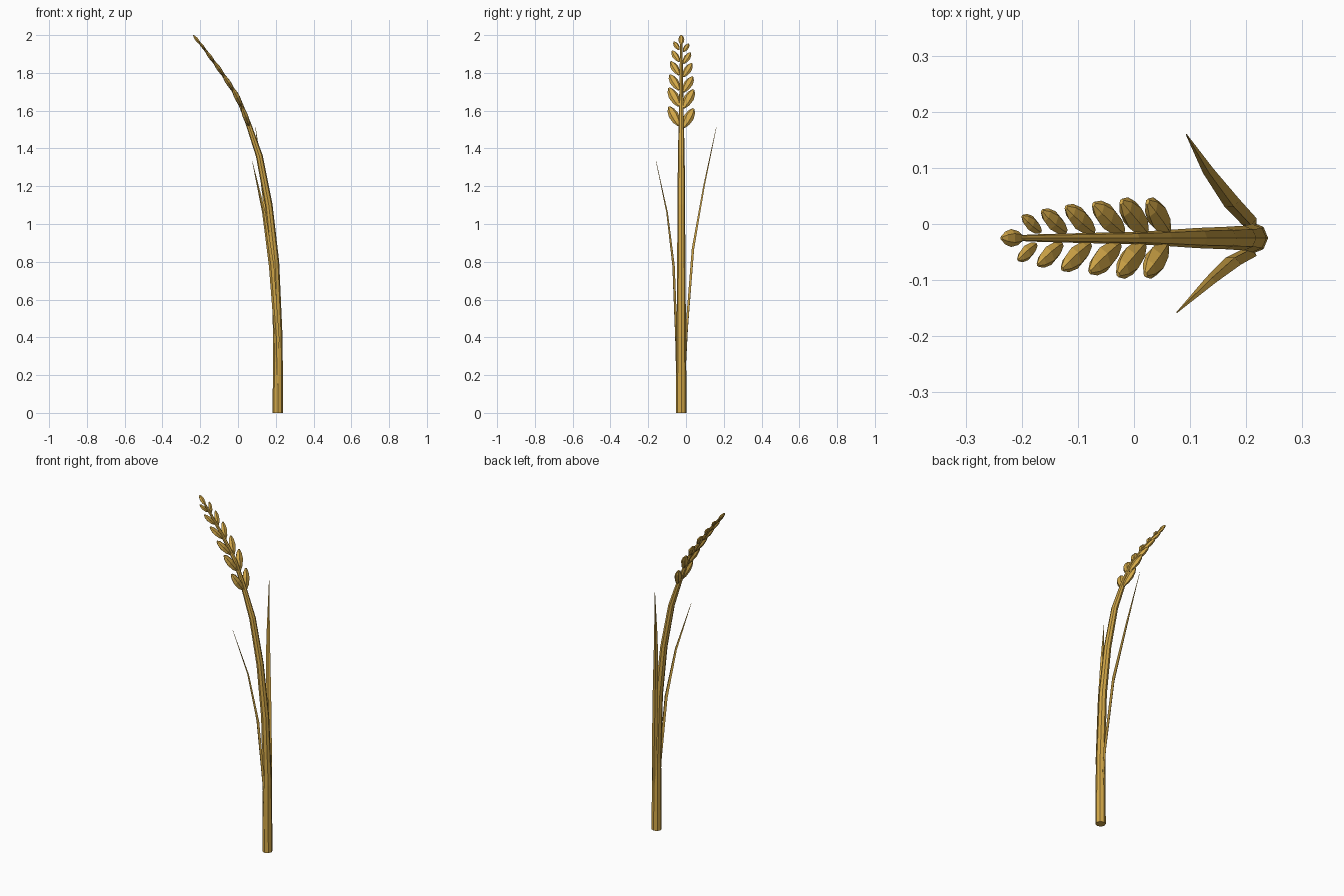
import bpy, bmesh, math
from mathutils import Vector

if "Cube" in bpy.data.objects:
    bpy.data.objects.remove(bpy.data.objects["Cube"])

gold = bpy.data.materials.new("golden straw")
gold.diffuse_color = (0.65, 0.39, 0.065, 1)
gold.use_nodes = True
gold.node_tree.nodes["Principled BSDF"].inputs["Base Color"].default_value = gold.diffuse_color


def loft(name, points, radii, hint, sides):
    """Elliptical rings (wide, thin) along a path; hint gives the wide direction."""
    pts = [Vector(p) for p in points]
    bm = bmesh.new()
    rings = []
    for i, (p, (a, b)) in enumerate(zip(pts, radii)):
        t = (pts[min(i + 1, len(pts) - 1)] - pts[max(i - 1, 0)]).normalized()
        side = Vector(hint)
        side = (side - t * side.dot(t)).normalized()
        up = t.cross(side)
        ring = []
        for k in range(sides):
            w = 2 * math.pi * k / sides
            ring.append(bm.verts.new(p + side * a * math.cos(w) + up * b * math.sin(w)))
        rings.append(ring)
    for r, s in zip(rings, rings[1:]):
        for k in range(sides):
            n = (k + 1) % sides
            bm.faces.new((r[k], r[n], s[n], s[k]))
    bm.faces.new(rings[0][::-1])
    bm.faces.new(rings[-1])
    bmesh.ops.recalc_face_normals(bm, faces=bm.faces)
    mesh = bpy.data.meshes.new(name)
    bm.to_mesh(mesh)
    bm.free()
    mesh.materials.append(gold)
    ob = bpy.data.objects.new(name, mesh)
    bpy.context.collection.objects.link(ob)
    return ob


# Bending stem: x, z, radius
YC = -0.025
stem = [(0.211, 0, 0.028), (0.211, 0.4, 0.025), (0.196, 0.8, 0.022), (0.163, 1.1, 0.020),
        (0.113, 1.36, 0.018), (0.055, 1.53, 0.014), (0.0, 1.67, 0.011),
        (-0.085, 1.8, 0.009), (-0.165, 1.91, 0.007), (-0.21, 1.968, 0.005)]
loft("stem", [(x, YC, z) for x, z, r in stem], [(r, r) for x, z, r in stem], (0, 1, 0), 8)

# Two thin blades
leaf_r = [(0.003, 0.003), (0.014, 0.007), (0.015, 0.007), (0.010, 0.004), (0.001, 0.001)]
loft("leaf_back", [(0.215, -0.008, 0.15), (0.206, 0.004, 0.45), (0.175, 0.037, 0.87),
                   (0.132, 0.095, 1.2), (0.093, 0.16, 1.51)], leaf_r, (1, 0.45, 0), 4)
loft("leaf_front", [(0.211, -0.046, 0.05), (0.206, -0.051, 0.4), (0.177, -0.066, 0.78),
                    (0.137, -0.1, 1.06), (0.076, -0.158, 1.33)], leaf_r, (1, -0.45, 0), 4)


def stem_x(z):
    for (x0, z0, _), (x1, z1, _) in zip(stem, stem[1:]):
        if z <= z1:
            return x0 + (x1 - x0) * (z - z0) / (z1 - z0)
    return stem[-1][0]


def grain(name, base, direction, length, width, hint):
    d = direction.normalized()
    prof = [(0, 0.3), (0.22, 0.78), (0.55, 1), (0.82, 0.72), (1, 0.22)]
    loft(name, [base + d * length * t for t, _ in prof],
         [(width * r, width * 0.62 * r) for _, r in prof], hint, 6)


# Paired grains up the ear: base height, length, half width
ear = [(1.522, 0.118, 0.027), (1.625, 0.118, 0.027), (1.71, 0.107, 0.024),
       (1.79, 0.096, 0.021), (1.86, 0.080, 0.018), (1.922, 0.060, 0.014)]
for i, (z, length, width) in enumerate(ear):
    for s, label in ((-1, "front"), (1, "back")):
        zb = z - (0.01 if s > 0 else 0)
        tan = Vector((stem_x(zb + 0.08) - stem_x(zb - 0.02), 0, 0.1)).normalized()
        if z > 1.88:
            tan = Vector((-0.6, 0, 0.8))
        out = Vector((0, s, 0))
        grain(f"grain_{label}_{i + 1}", Vector((stem_x(zb), YC + s * 0.012, zb)),
              tan + out * 0.5, length, width, out)

# Grain at the tip
grain("grain_tip", Vector((-0.198, YC, 1.951)), Vector((-0.6, 0, 0.76)), 0.062, 0.016, (0, 1, 0))
